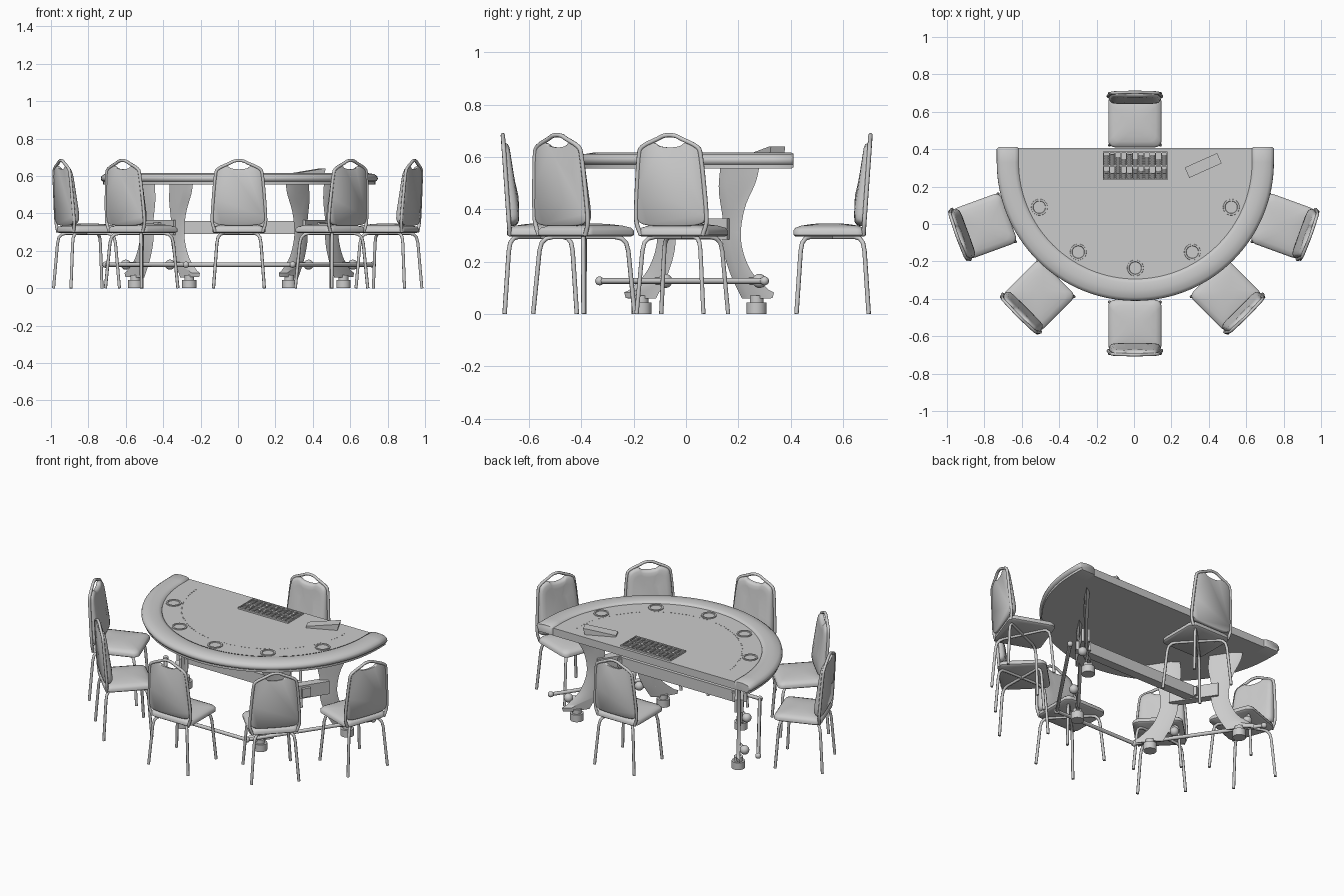
import bpy, bmesh, math, random
from mathutils import Matrix, Vector

if "Cube" in bpy.data.objects:
    bpy.data.objects.remove(bpy.data.objects["Cube"])

random.seed(4)
CX, CY = 0.007, 0.33          # centre of the table's half circle


def finish(ob, angle=40):
    bpy.ops.object.select_all(action='DESELECT')
    ob.select_set(True)
    bpy.context.view_layer.objects.active = ob
    bpy.ops.object.shade_smooth_by_angle(angle=math.radians(angle))
    return ob


def from_bm(name, bm, angle=40):
    bmesh.ops.recalc_face_normals(bm, faces=bm.faces)
    me = bpy.data.meshes.new(name)
    bm.to_mesh(me)
    bm.free()
    ob = bpy.data.objects.new(name, me)
    bpy.context.collection.objects.link(ob)
    return finish(ob, angle)


def loft(name, rings, angle=40):
    """Skin a list of equal-length closed rings and cap both ends."""
    bm = bmesh.new()
    vs = [[bm.verts.new(p) for p in r] for r in rings]
    n = len(vs[0])
    for a, b in zip(vs, vs[1:]):
        for i in range(n):
            bm.faces.new((a[i], a[(i + 1) % n], b[(i + 1) % n], b[i]))
    bm.faces.new(vs[0])
    bm.faces.new(vs[-1])
    return from_bm(name, bm, angle)


def tube(name, pts, r):
    cu = bpy.data.curves.new(name, 'CURVE')
    cu.dimensions = '3D'
    cu.bevel_depth, cu.bevel_resolution, cu.use_fill_caps = r, 2, True
    sp = cu.splines.new('POLY')
    sp.points.add(len(pts) - 1)
    for p, co in zip(sp.points, pts):
        p.co = (*co, 1)
    ob = bpy.data.objects.new(name, cu)
    bpy.context.collection.objects.link(ob)
    bpy.ops.object.select_all(action='DESELECT')
    ob.select_set(True)
    bpy.context.view_layer.objects.active = ob
    bpy.ops.object.convert(target='MESH')
    return finish(bpy.context.object, 50)


def smooth(pts, n=5):
    """Catmull-Rom refinement of an open path."""
    P = [Vector(p) for p in pts]
    P = [2 * P[0] - P[1]] + P + [2 * P[-1] - P[-2]]
    out = []
    for a, b, c, d in zip(P, P[1:], P[2:], P[3:]):
        for k in range(n):
            t = k / n
            out.append(0.5 * (2 * b + (c - a) * t + (2 * a - 5 * b + 4 * c - d) * t * t
                              + (3 * b - a - 3 * c + d) * t ** 3))
    return out + [P[-2]]


def box(bm, c, s):
    bmesh.ops.create_cube(bm, size=1, matrix=Matrix.Translation(c) @ Matrix.Diagonal((*s, 1)))


def cyl(bm, c, r, h, rot=Matrix(), seg=24):
    bmesh.ops.create_cone(bm, cap_ends=True, segments=seg, radius1=r, radius2=r, depth=h,
                          matrix=Matrix.Translation(c) @ rot)


def ball(bm, c, r):
    bmesh.ops.create_uvsphere(bm, u_segments=16, v_segments=10, radius=r, matrix=Matrix.Translation(c))


# ---- table top: felt bed and padded rim
arc = [math.pi * i / 64 for i in range(65)]
bed = [(CX - .63, .405)] + [(CX - .63 * math.cos(t), CY - .63 * math.sin(t)) for t in arc] + [(CX + .63, .405)]
loft("felt_bed", [[(x, y, z) for x, y in bed] for z in (.556, .603)])

prof = [(.622, .598), (.626, .608), (.645, .6145), (.685, .616), (.722, .61), (.738, .598),
        (.741, .586), (.736, .574), (.728, .57), (.728, .556), (.622, .556)]
inner = [(.68 + (r - .68) * .85, .586 + (z - .586) * .85) for r, z in prof]
rings = [[(CX - r, .411, z) for r, z in inner], [(CX - r, .402, z) for r, z in prof]]
rings += [[(CX - r * math.cos(t), CY - r * math.sin(t), z) for r, z in prof] for t in arc]
rings += [[(CX + r, .402, z) for r, z in prof], [(CX + r, .411, z) for r, z in inner]]
loft("padded_rim", rings, 50)

# ---- felt markings: bet rings and dotted arc
bm = bmesh.new()
for x, y in ((0, -.235), (.305, -.15), (-.305, -.15), (.513, .09), (-.513, .09)):
    sec = ((.044, .602), (.043, .608), (.034, .608), (.032, .6035))
    rows = [[bm.verts.new((CX + x + r * math.cos(a), y + r * math.sin(a), z)) for r, z in sec]
            for a in [math.tau * i / 32 for i in range(32)]]
    for i in range(32):
        for k in range(3):
            a, b = rows[i], rows[(i + 1) % 32]
            bm.faces.new((a[k], b[k], b[k + 1], a[k + 1]))
from_bm("bet_rings", bm)

bm = bmesh.new()
for i in range(73):
    t = math.pi * i / 72
    cyl(bm, (CX - .514 * math.cos(t), CY - .514 * math.sin(t), .6035), .004, .002, seg=6)
from_bm("dotted_arc", bm)

# ---- chip tray with chips
bm = bmesh.new()
for y in (.24, .312, .384):
    box(bm, (CX, y, .607), (.345, .008, .012))
for i in range(12):
    box(bm, (CX - .17 + .34 * i / 11, .312, .607), (.005, .15, .012))
from_bm("chip_tray", bm)
bm = bmesh.new()
turn = Matrix.Rotation(math.pi / 2, 4, 'X')
for i in range(11):
    for y0 in (.25, .322):
        for k in range(random.randint(3, 6)):
            cyl(bm, (CX - .1545 + .34 * i / 11, y0 + .01 * k, .602), .0115, .007, turn, 14)
from_bm("chips", bm)

# ---- card shoe
side = [(-.095, 0), (.085, 0), (.095, .037), (.075, .036), (-.095, .01)]
shoe = loft("card_shoe", [[(x, y, z) for x, z in side] for y in (-.03, .03)], 20)
shoe.location = (.37, .313, .603)
shoe.rotation_euler.z = math.radians(24)

# ---- pedestals: curved leg pairs, feet, spacers and rail brackets
outer = smooth([(.257, .557), (.24, .5), (.19, .4), (.174, .28), (.216, .17), (.29, .1), (.325, .082)])
inside = smooth([(.215, .058), (.162, .15), (.128, .25), (.126, .36), (.108, .47), (.114, .557)])
leg_side = [tuple(p) for p in outer] + [(.318, .06)] + [tuple(p) for p in inside]
for sx, tag in ((-1, "left"), (1, "right")):
    d = Vector((sx * .55, .835, 0)).normalized()      # along the pedestal, toward the back
    n = Vector((sx * d.y, -sx * d.x * sx * sx, 0))
    n = Vector((sx * abs(d.y), abs(d.x), 0))          # outward, toward the rail
    c = Vector((CX + sx * .412, .05, 0))
    for s, end in ((1, "back"), (-1, "front")):
        loft(f"{tag}_{end}_leg", [[c + d * (s * w) + n * o + Vector((0, 0, z)) for w, z in leg_side]
                                  for o in (-.027, .027)], 35)
        f = c + d * (s * .263)
        bm = bmesh.new()
        cyl(bm, f + Vector((0, 0, .022)), .038, .044)
        cyl(bm, f + Vector((0, 0, .055)), .026, .03)
        from_bm(f"{tag}_{end}_foot", bm)
        # bracket post and ball that hold the foot rail
        a = c + d * (s * .215) + Vector((0, 0, .126))
        tube(f"{tag}_{end}_bracket", [a, a + n * .092], .013)
        bm = bmesh.new()
        ball(bm, a + n * .092, .027)
        from_bm(f"{tag}_{end}_bracket_ball", bm)
    bm = bmesh.new()
    box(bm, (0, 0, .325), (.05, .29, .08))
    box(bm, (0, 0, .325), (.085, .05, .055))
    bm.transform(Matrix.Translation(c) @ Matrix.Rotation(math.atan2(-d.x, d.y), 4, 'Z'))
    from_bm(f"{tag}_spacer", bm)
bm = bmesh.new()
box(bm, (CX, .05, .325), (.82, .055, .07))
from_bm("cross_beam", bm)

# ---- foot rail
rail = [(-.715, .3, .126), (-.285, -.33, .126), (.285, -.33, .126), (.715, .3, .126)]
rail = [(x + CX, y, z) for x, y, z in rail]
tube("foot_rail", rail, .0115)
bm = bmesh.new()
for p in rail:
    ball(bm, p, .017)
from_bm("foot_rail_joints", bm)


# ---- chair, modelled once with its back toward +y
def rounded(hx, y0, y1, r, z):
    pts = []
    for q, (x, y) in enumerate(((hx - r, y1 - r), (-hx + r, y1 - r), (-hx + r, y0 + r), (hx - r, y0 + r))):
        for k in range(6):
            a = math.pi / 2 * (q + k / 5)
            pts.append((x + r * math.cos(a), y + r * math.sin(a), z))
    return pts


def lean(z):
    return .12 + (z - .33) * .07


seat = loft("seat", [rounded(.142 - i, -.15 + i, .128 - i, .035, z) for i, z in
                     ((.008, .296), (0, .302), (0, .318), (.008, .329), (.03, .337), (.06, .342), (.1, .346))], 50)

half = [(.125, .30), (.14, .34), (.143, .38), (.137, .48), (.126, .6), (.112, .638), (.05, .668), (.025, .68)]
path = half + [(0, .683)] + [(-x, z) for x, z in reversed(half)]
back_frame = tube("back_frame", [(p.x, lean(p.y), p.y) for p in smooth(path, 3)], .0085)

half = [(.08, .337), (.125, .347), (.138, .378), (.132, .48), (.122, .6), (.106, .637), (.065, .653), (.042, .641)]
outline = [(0, .335)] + half + [(0, .636)] + [(-x, z) for x, z in reversed(half)]
outline = [tuple(p) for p in smooth(outline + outline[:1], 3)[:-1]]


def cushion_ring(s, off):
    return [(x * s, lean(.49 + (z - .49) * s) - off * (1 - max(0, z - .4) * 1.6), .49 + (z - .49) * s)
            for x, z in outline]


back = loft("backrest", [cushion_ring(s, o) for s, o in
                         ((.97, -.007), (1, -.003), (1, .014), (.97, .028), (.9, .037), (.75, .041), (.4, .043))], 50)

arches = []
for sx in (-1, 1):
    h = [(.136, .138, 0), (.118, .122, .24), (.112, .116, .272), (.1, .104, .288), (.082, .086, .294)]
    pts = [(sx * x, -y, z) for x, y, z in h] + [(-sx * x, y, z) for x, y, z in reversed(h)]
    arches.append(tube("leg_arch_" + ("a" if sx < 0 else "b"), pts, .0085))

# ---- place six chairs around the table
parts = [seat, back_frame, back] + arches
spots = ((.005, .56, 90), (.005, -.555, -90), (.807, -.014, -20), (-.81, -.014, 200),
         (.50, -.39, -45), (-.515, -.39, 225))
for i, (x, y, a) in enumerate(spots):
    for p in parts:
        ob = p if i == 0 else bpy.data.objects.new(f"chair_{i + 1}_{p.data.name}", p.data)
        if i:
            bpy.context.collection.objects.link(ob)
        ob.location = (x, y, 0)
        ob.rotation_euler.z = math.radians(a - 90)
